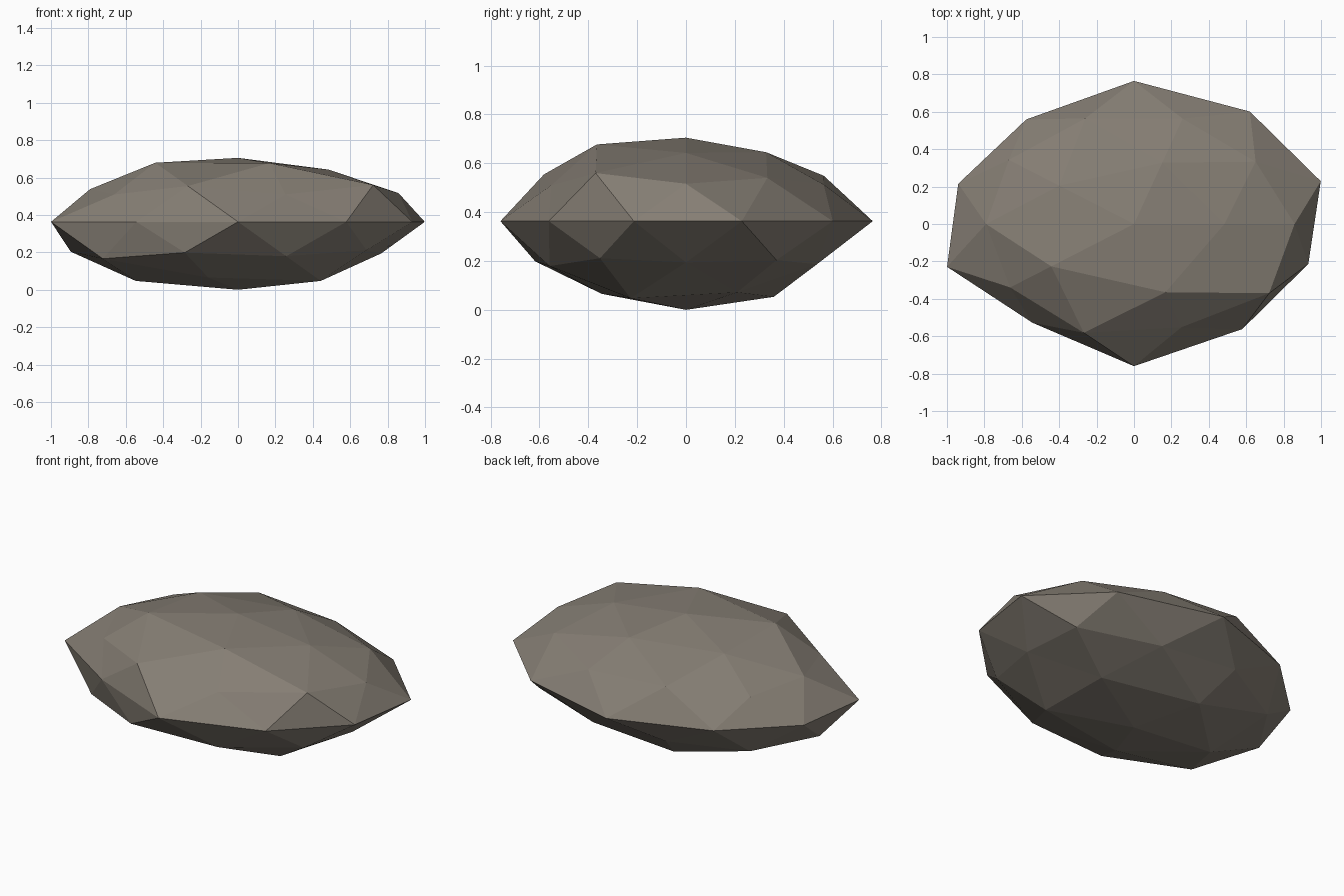
import bpy, bmesh, math

cube = bpy.data.objects.get("Cube")
if cube:
    bpy.data.objects.remove(cube)

# Stone colour
stone = bpy.data.materials.new("warm_grey_stone")
stone.use_nodes = True
colour = (0.235, 0.208, 0.174, 1)
stone.diffuse_color = colour
bsdf = stone.node_tree.nodes["Principled BSDF"]
bsdf.inputs["Base Color"].default_value = colour
bsdf.inputs["Roughness"].default_value = 0.9

# Bulge of every corner, ring by ring from the top, counter-clockwise from +x
BULGE = [
    [0.958],
    [0.92, 0.93, 0.94, 1.04, 1.035],
    [0.945, 0.99, 0.93, 1.02, 1.05],
    [0.96, 0.94, 0.925, 0.915, 0.92],
    [1.05, 1.054, 1.085, 0.98, 0.988, 1.051, 0.925, 1.078, 0.985, 0.98],
    [1.0, 0.93, 1.0, 1.03, 0.95],
    [0.9, 0.94, 0.97, 1.05, 0.98],
    [0.96, 1.02, 1.04, 0.98, 1.04],
    [1.017],
]
SIZE = (1.0, 0.705, 0.357)


def ring_order(v):
    turn = round(math.degrees(math.atan2(v.co.y, v.co.x))) % 360
    return (-round(v.co.z, 2), turn)


# Flattened, faceted boulder
bm = bmesh.new()
bmesh.ops.create_icosphere(bm, subdivisions=2, radius=1)
factors = [f for ring in BULGE for f in ring]
for v, f in zip(sorted(bm.verts, key=ring_order), factors):
    v.co = [c * s * f for c, s in zip(v.co, SIZE)]

# Rest it on the ground
low = min(v.co.z for v in bm.verts)
bmesh.ops.translate(bm, verts=bm.verts, vec=(0, 0, -low))

mesh = bpy.data.meshes.new("boulder")
bm.to_mesh(mesh)
bm.free()
mesh.materials.append(stone)
mesh.shade_flat()
boulder = bpy.data.objects.new("boulder", mesh)
bpy.context.collection.objects.link(boulder)
